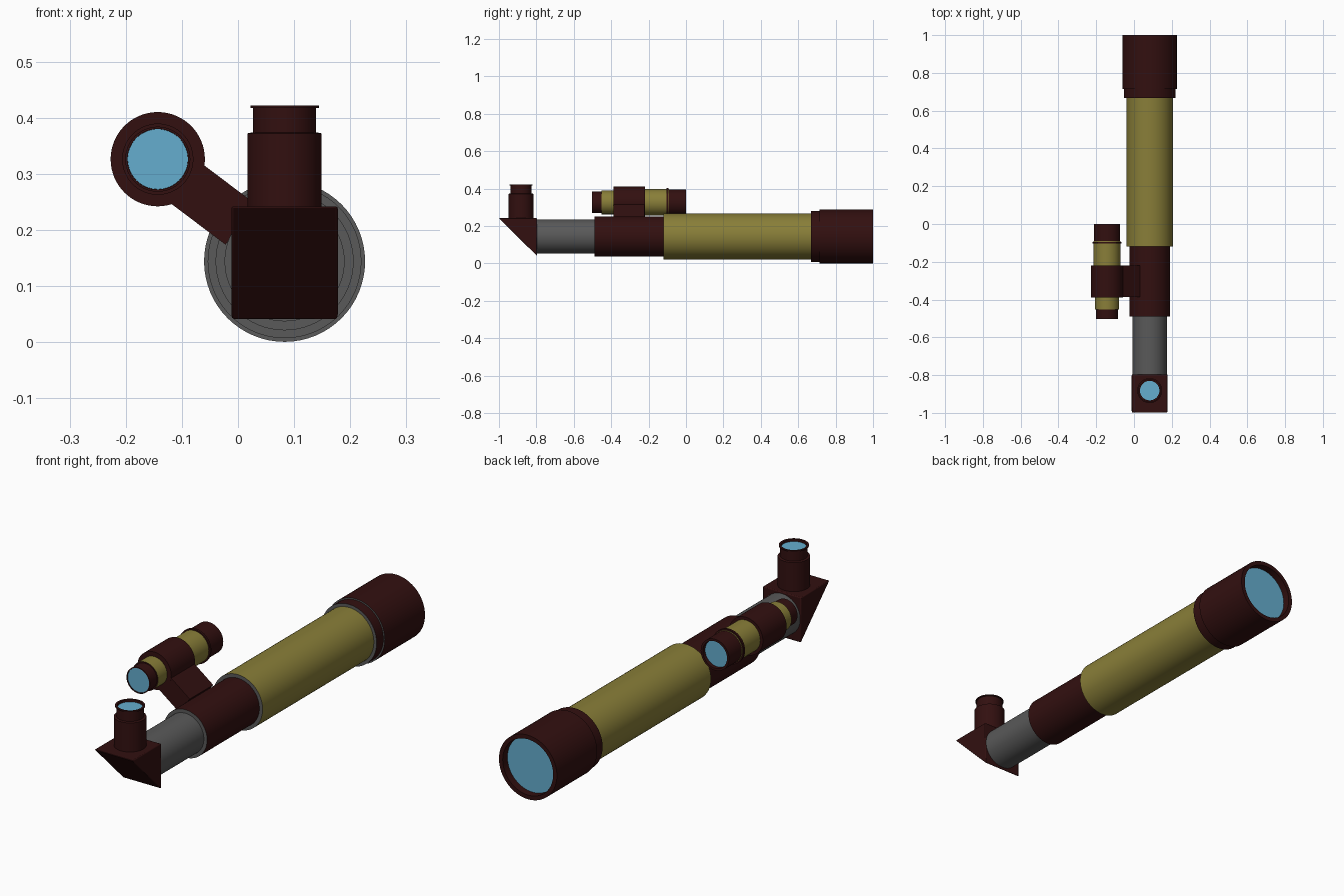
import bpy, bmesh, math
from mathutils import Matrix, Vector

if "Cube" in bpy.data.objects:
    bpy.data.objects.remove(bpy.data.objects["Cube"])


def material(name, rgb):
    m = bpy.data.materials.new(name)
    m.diffuse_color = (*rgb, 1)
    m.use_nodes = True
    m.node_tree.nodes["Principled BSDF"].inputs["Base Color"].default_value = m.diffuse_color
    return m


DARK = material("dark_brown", (0.032, 0.005, 0.005))
GOLD = material("gold", (0.25, 0.21, 0.04))
GREY = material("grey", (0.1, 0.1, 0.1))
BLUE = material("lens_blue", (0.13, 0.42, 0.62))


def finish(name, bm, mats):
    bmesh.ops.recalc_face_normals(bm, faces=bm.faces)
    me = bpy.data.meshes.new(name)
    bm.to_mesh(me)
    bm.free()
    for m in mats:
        me.materials.append(m)
    ob = bpy.data.objects.new(name, me)
    bpy.context.collection.objects.link(ob)
    bpy.ops.object.select_all(action='DESELECT')
    ob.select_set(True)
    bpy.context.view_layer.objects.active = ob
    bpy.ops.object.shade_smooth_by_angle(angle=math.radians(30))
    return ob


def lathe(name, profile, centre, mats, axis='Y', end_segments=(), n=64):
    """Spin (radius, distance) points; end_segments use the second material."""
    bm = bmesh.new()
    rings = []
    for r, t in profile:
        count = n if r > 0 else 1
        ring = []
        for i in range(count):
            a = 2 * math.pi * i / n
            u, v = r * math.cos(a), r * math.sin(a)
            p = (u, t, v) if axis == 'Y' else (u, v, t)
            ring.append(bm.verts.new(Vector(p) + Vector(centre)))
        rings.append(ring)
    for k, (a, b) in enumerate(zip(rings, rings[1:])):
        for i in range(n):
            j = (i + 1) % n
            vs = [a[i % len(a)], a[j % len(a)], b[j % len(b)], b[i % len(b)]]
            f = bm.faces.new(list(dict.fromkeys(vs)))
            f.material_index = 1 if k in end_segments else 0
    return finish(name, bm, mats)


def tube(name, r, t0, t1, centre, mats, axis='Y', ends=()):
    return lathe(name, [(0, t0), (r, t0), (r, t1), (0, t1)], centre, mats, axis, ends)


MAIN = (0.083, 0, 0.144)
FIND = (-0.143, 0, 0.326)
EYE = (0.083, -0.882, 0)

# Main optical tube: focuser tube, collar, barrel and dew shield
tube("focuser_tube", 0.091, -0.80, -0.48, MAIN, [GREY])
tube("rear_collar", 0.107, -0.49, -0.11, MAIN, [DARK, GREY], ends=(0, 2))
tube("main_barrel", 0.123, -0.12, 0.68, MAIN, [GOLD, GREY], ends=(0, 2))
lathe("dew_shield", [(0, 0.667), (0.137, 0.667), (0.137, 0.715), (0.1435, 0.715),
                     (0.1435, 1.0), (0.125, 1.0), (0.125, 0.965), (0, 0.965)],
      MAIN, [DARK, GREY], end_segments=(0, 2))
tube("objective_lens", 0.124, 0.96, 0.968, MAIN, [BLUE])

# Star diagonal: triangular prism with softened edges
bm = bmesh.new()
tri = [(-1.0, 0.242), (-0.797, 0.242), (-0.797, 0.04)]
left, right = [[bm.verts.new((x, y, z)) for y, z in tri] for x in (-0.012, 0.178)]
bm.faces.new(left)
bm.faces.new(right)
for i in range(3):
    j = (i + 1) % 3
    bm.faces.new((left[i], left[j], right[j], right[i]))
diagonal = finish("diagonal_prism", bm, [DARK])
bevel = diagonal.modifiers.new("soft_edges", 'BEVEL')
bevel.width, bevel.segments = 0.004, 2

# Eyepiece with a recessed lens on top
lathe("eyepiece", [(0, 0.235), (0.066, 0.235), (0.066, 0.372), (0.056, 0.374),
                   (0.056, 0.417), (0.061, 0.417), (0.061, 0.422), (0.052, 0.422),
                   (0.052, 0.410), (0, 0.410)], EYE, [DARK], 'Z')
tube("eyepiece_lens", 0.0515, 0.405, 0.412, EYE, [BLUE], 'Z')

# Finder scope
lathe("finder_eyepiece", [(0, -0.495), (0.054, -0.495), (0.054, -0.502), (0.058, -0.502),
                          (0.058, -0.44), (0, -0.44)], FIND, [DARK])
tube("finder_rear_lens", 0.0537, -0.499, -0.49, FIND, [BLUE])
tube("finder_rear_barrel", 0.0635, -0.452, -0.38, FIND, [GOLD, DARK], ends=(0,))
tube("finder_clamp", 0.084, -0.388, -0.22, FIND, [DARK])
tube("finder_front_barrel", 0.071, -0.23, -0.09, FIND, [GOLD])
lathe("finder_shield", [(0, -0.104), (0.077, -0.104), (0.077, -0.094), (0.070, -0.094),
                        (0.070, 0.0), (0.060, 0.0), (0.060, -0.018), (0, -0.018)],
      FIND, [DARK])
tube("finder_front_lens", 0.0595, -0.024, -0.016, FIND, [BLUE])

# Slanted bracket joining the finder clamp to the collar
bm = bmesh.new()
bmesh.ops.create_cube(bm, size=1)
bm.transform(Matrix.Translation((FIND[0], -0.304, FIND[2]))
             @ Matrix.Rotation(math.radians(37), 4, 'Y')
             @ Matrix.Translation((0.118, 0, -0.004))
             @ Matrix.Diagonal((0.14, 0.166, 0.09, 1)))
finish("finder_bracket", bm, [DARK])
